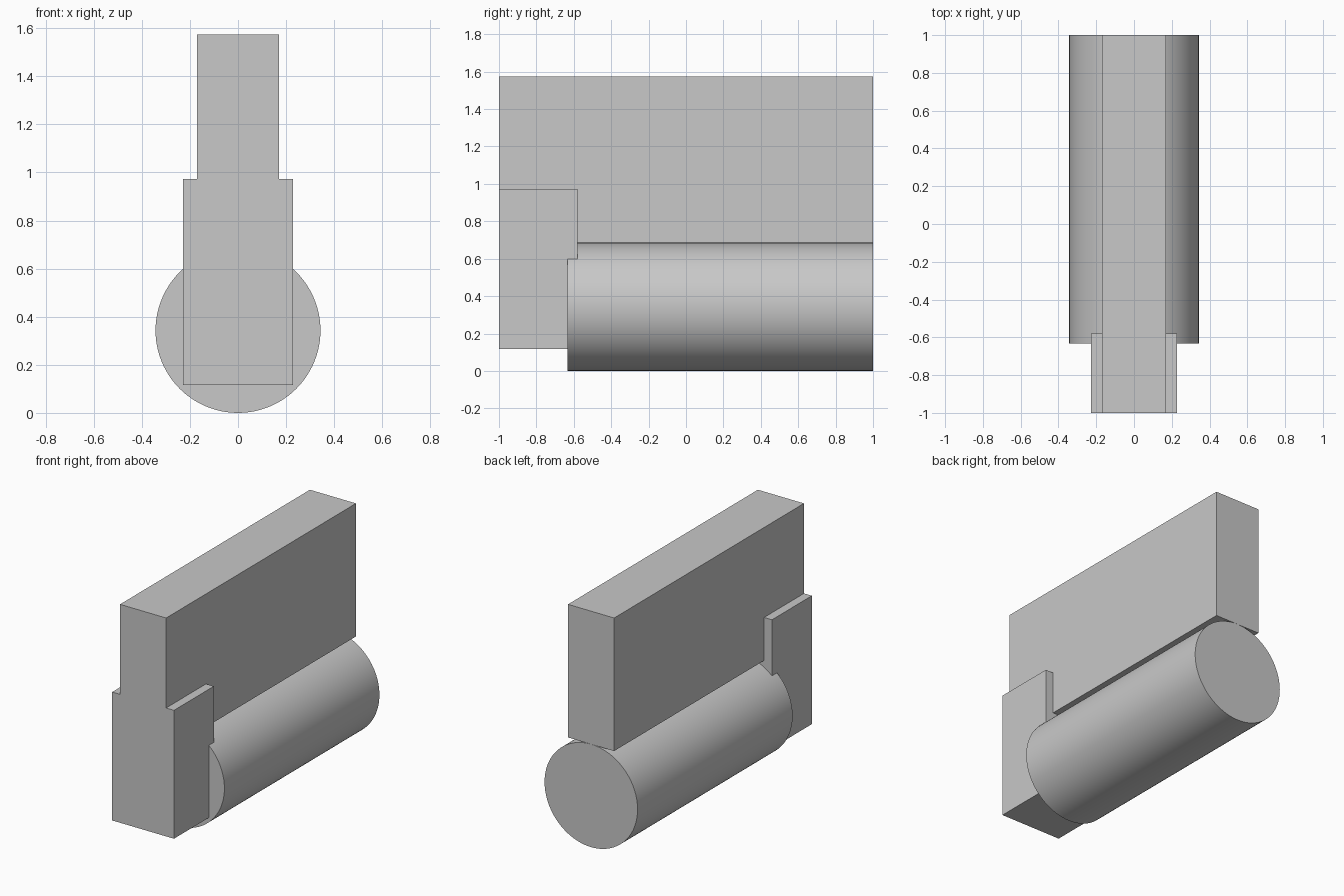
import bpy
import math

cube = bpy.data.objects.get("Cube")
if cube:
    bpy.data.objects.remove(cube, do_unlink=True)

# Single plain grey
grey = bpy.data.materials.new("light grey")
grey.use_nodes = True
GREY = (0.58, 0.58, 0.58, 1)
grey.diffuse_color = GREY
grey.node_tree.nodes["Principled BSDF"].inputs["Base Color"].default_value = GREY


def finish(name):
    obj = bpy.context.object
    obj.name = name
    obj.data.materials.append(grey)
    return obj


def box(name, half_width, y0, y1, z0, z1):
    """Box centred on x = 0, spanning the given y and z ranges."""
    bpy.ops.mesh.primitive_cube_add(size=1, location=(0, (y0 + y1) / 2, (z0 + z1) / 2))
    obj = finish(name)
    obj.scale = (2 * half_width, y1 - y0, z1 - z0)
    bpy.ops.object.transform_apply(location=False, rotation=False, scale=True)
    return obj


FRONT, BACK = -1.0, 1.0
RADIUS = 0.343

# Tall slab resting along the top of the roller
box("upper_slab", 0.17, FRONT, BACK, 2 * RADIUS, 1.573)

# Wider block at the front that joins slab and roller
box("front_block", 0.228, FRONT, -0.58, 0.117, 0.973)

# Long horizontal roller
ROLLER_FRONT = -0.633
bpy.ops.mesh.primitive_cylinder_add(
    vertices=96, radius=RADIUS, depth=BACK - ROLLER_FRONT,
    location=(0, (ROLLER_FRONT + BACK) / 2, RADIUS), rotation=(math.pi / 2, 0, 0))
finish("roller")
bpy.ops.object.shade_smooth_by_angle(angle=math.radians(30))
